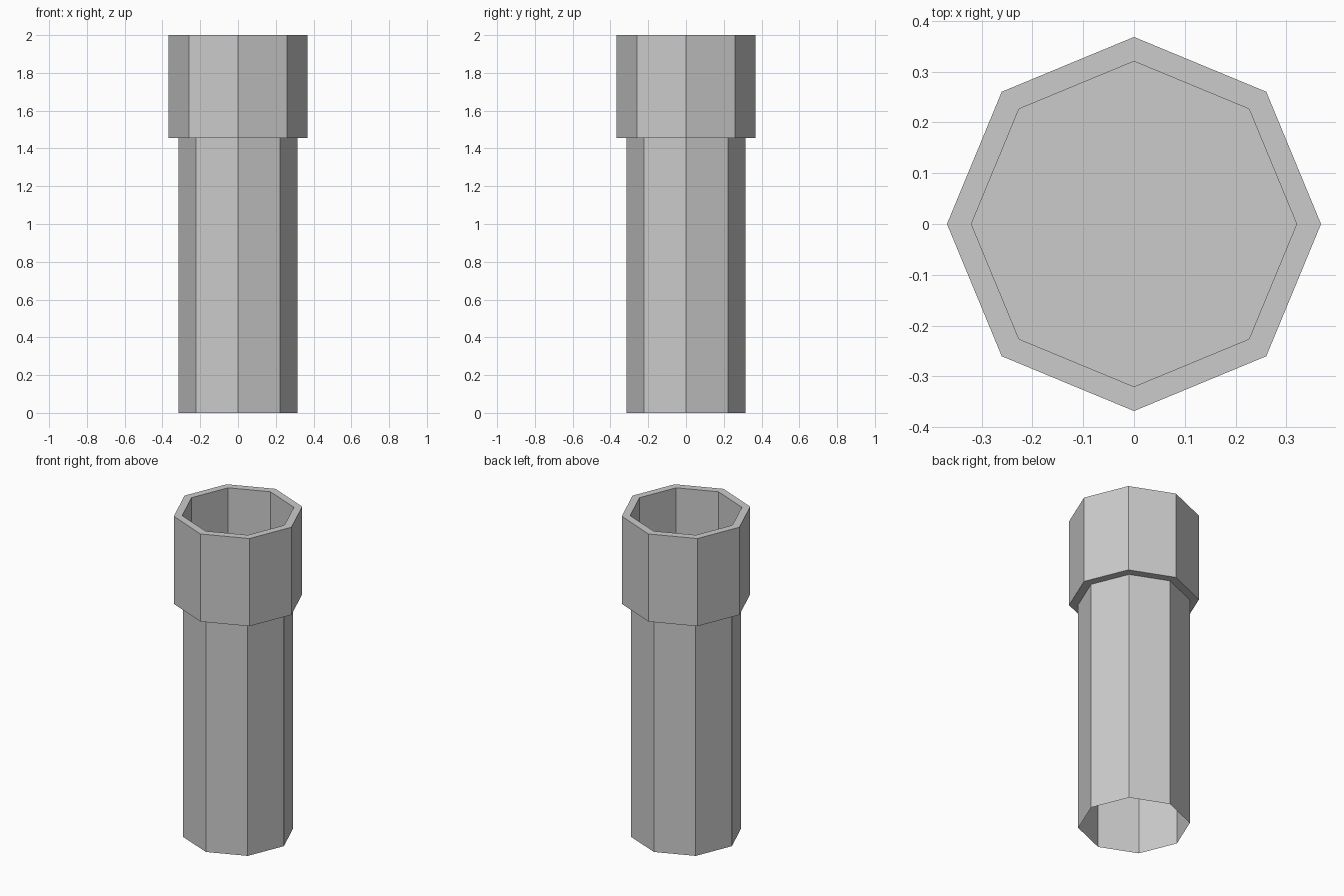
import bpy, bmesh
from math import cos, sin, tau

if "Cube" in bpy.data.objects:
    bpy.data.objects.remove(bpy.data.objects["Cube"])

SIDES = 8


def lathe(name, profile, cap_end=False):
    """Spin a (radius, z) profile into a flat-sided octagonal part."""
    bm = bmesh.new()
    rings = [[bm.verts.new((r * cos(tau * i / SIDES), r * sin(tau * i / SIDES), z))
              for i in range(SIDES)] for r, z in profile]
    for a, b in zip(rings, rings[1:]):
        for i in range(SIDES):
            j = (i + 1) % SIDES
            bm.faces.new((a[i], a[j], b[j], b[i]))
    if cap_end:
        bm.faces.new(rings[-1])
    mesh = bpy.data.meshes.new(name)
    bm.to_mesh(mesh)
    bm.free()
    obj = bpy.data.objects.new(name, mesh)
    bpy.context.collection.objects.link(obj)
    return obj


# Thin-walled shaft, open at the bottom
lathe("pipe_shaft", [(0.316, 0), (0.316, 1.454)])

# Collar: underside ledge, outer wall, rim, inner wall and recessed floor
lathe("pipe_collar",
      [(0.316, 1.454), (0.368, 1.454), (0.368, 2.0), (0.32, 2.0), (0.32, 1.456)],
      cap_end=True)
